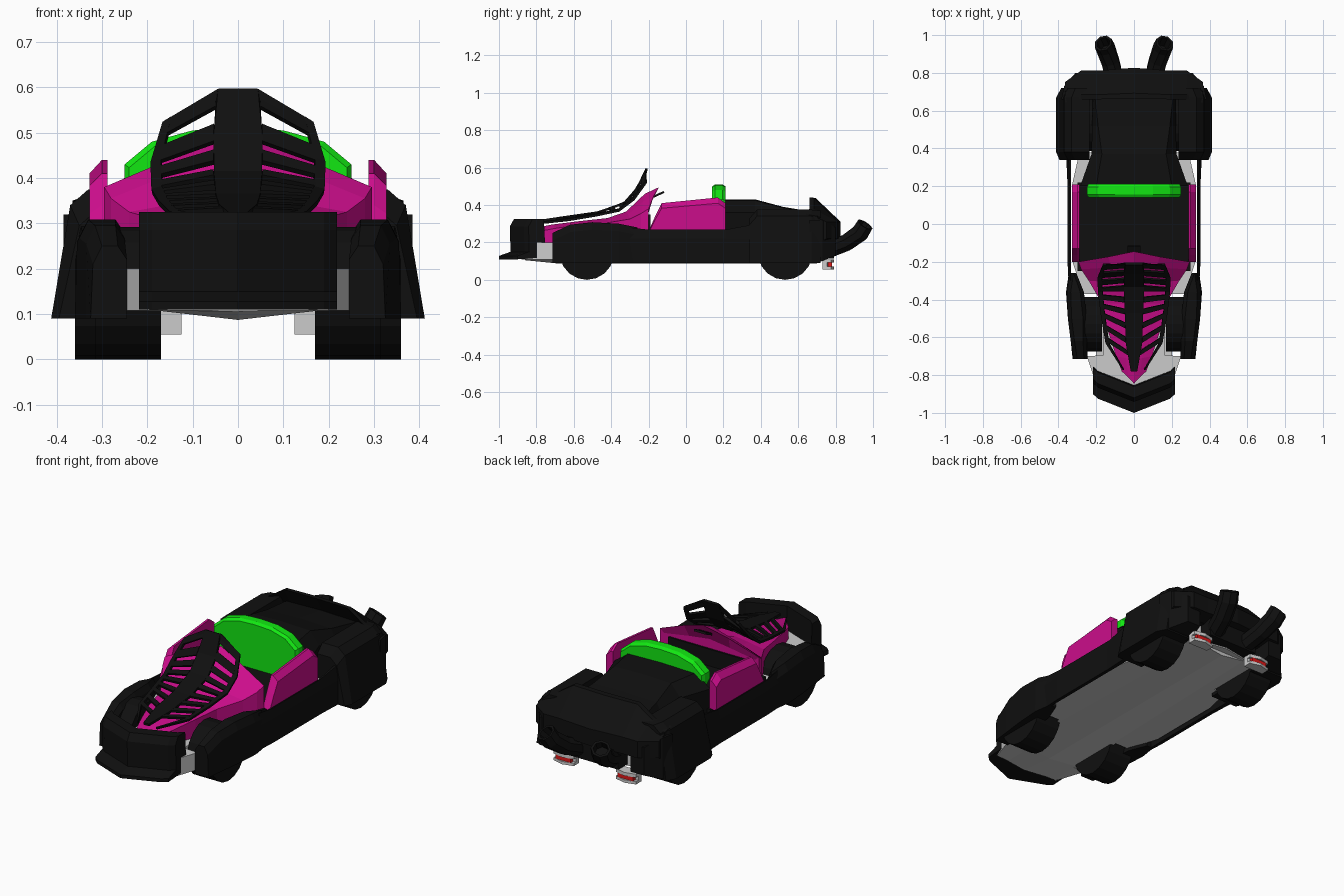
import bpy, bmesh, math
from mathutils import Vector

if "Cube" in bpy.data.objects:
    bpy.data.objects.remove(bpy.data.objects["Cube"])


def material(name, r, g, b):
    m = bpy.data.materials.new(name)
    m.diffuse_color = (r, g, b, 1)
    m.use_nodes = True
    m.node_tree.nodes["Principled BSDF"].inputs["Base Color"].default_value = m.diffuse_color
    return m


BLACK = material("black", .005, .005, .005)
MAGENTA = material("magenta", .6, .004, .26)
GREEN = material("green", .006, .8, .006)
RED = material("red", .75, .01, .01)


def finish(name, bm, mat, mirror=False, solid=0):
    bmesh.ops.recalc_face_normals(bm, faces=bm.faces)
    me = bpy.data.meshes.new(name)
    bm.to_mesh(me)
    bm.free()
    ob = bpy.data.objects.new(name, me)
    bpy.context.collection.objects.link(ob)
    if mat:
        me.materials.append(mat)
    if solid:
        s = ob.modifiers.new("thickness", 'SOLIDIFY')
        s.thickness, s.offset = solid, 0
    if mirror:
        ob.modifiers.new("mirror", 'MIRROR')
    return ob


def loft(name, rings, mat=None, mirror=False):
    """Skin a row of equal-length rings and cap both ends."""
    bm = bmesh.new()
    rs = [[bm.verts.new(p) for p in r] for r in rings]
    n = len(rs[0])
    for a, b in zip(rs, rs[1:]):
        for i in range(n):
            j = (i + 1) % n
            bm.faces.new((a[i], a[j], b[j], b[i]))
    bm.faces.new(rs[0])
    bm.faces.new(rs[-1])
    return finish(name, bm, mat, mirror)


def sym(half):
    """Close a half outline across x = 0."""
    return half + [(-p[0],) + tuple(p[1:]) for p in reversed(half) if p[0] > 0]


def box(name, x0, x1, y0, y1, z0, z1, mat=None, mirror=False):
    ring = [(x0, y0), (x1, y0), (x1, y1), (x0, y1)]
    return loft(name, [[(x, y, z) for x, y in ring] for z in (z0, z1)], mat, mirror)


# Chassis tub with wheel cut-ins, and its shallow keel
plan = sym([(0, -.88), (.2, -.85), (.25, -.7), (.165, -.695), (.165, -.37), (.27, -.37),
            (.325, -.2), (.325, .22), (.29, .375), (.22, .38), (.22, .7), (0, .74)])
loft("chassis", [[(x, y, z) for x, y in plan] for z in (.108, .2)])
loft("keel", [[(-w, y, .11), (0, y, z), (w, y, .11)] for y, w, z in ((-.86, .2, .105), (-.68, .2, .087), (.7, .16, .087))])
box("cockpit_floor", -.3, .3, -.25, .22, .2, .26, BLACK)

# Wheels
for name, y, x0, x1 in (("front_wheel", -.53, .17, .315), ("rear_wheel", .53, .22, .36)):
    circle = [(y + .146 * math.cos(a), .146 + .146 * math.sin(a))
              for a in (math.tau * (i + .5) / 18 for i in range(18))]
    loft(name, [[(x, cy, cz) for cy, cz in circle] for x in (x0, x1)], BLACK, True)

# Front fenders: inner x, outer top x, outer bottom x, top z along y
loft("front_fender", [[(xi, y, .09), (xb, y, .09), (xt + .005, y, zt - .04), (xt - .015, y, zt), (xi + .02, y, zt), (xi, y, zt - .03)]
     for y, xi, xt, xb, zt in ((-.715, .245, .315, .325, .25), (-.62, .25, .33, .335, .295),
                               (-.5, .25, .345, .35, .308), (-.36, .265, .35, .36, .3),
                               (-.26, .305, .335, .345, .28))], BLACK, True)

# Side skirts
loft("side_skirt", [[(.333, y, .09), (x, y, .09), (x, y, .22), (x - .012, y, z), (.333, y, z)]
     for y, x, z in ((-.3, .347, .28), (-.2, .352, .268), (.21, .352, .268), (.38, .36, .3))], BLACK, True)

# Rear fenders, flaring outwards at the bottom
loft("rear_fender", [[(.235, y, .09), (xb, y, .09), (xt, y, zt - .035), (xt - .04, y, zt), (.235, y, zt)]
     for y, xb, xt, zt in ((.34, .395, .35, .33), (.38, .412, .37, .375),
                           (.67, .412, .37, .375), (.72, .385, .35, .37))], BLACK, True)

# Rear deck
loft("rear_deck", [sym([(0, y, z), (xt, y, z - .005), (xb, y, z - .07), (xb, y, .2), (0, y, .2)])
     for y, xt, xb, z in ((.2, .2, .285, .43), (.37, .17, .225, .43), (.52, .19, .222, .39),
                          (.7, .21, .222, .36), (.74, .2, .22, .35))], BLACK)

# Rear spoiler and bumper shell swept across the width
tail = []
for x, dy, top in ((-.365, -.06, -.09), (-.28, 0, -.06), (-.19, 0, 0), (0, .015, 0),
                   (.19, 0, 0), (.28, 0, -.06), (.365, -.06, -.09)):
    tail.append([(x, .66 + dy * .3, .44 + top), (x, .685 + dy * .5, .438 + top), (x, .812 + dy, .31),
                 (x, .812 + dy, .22), (x, .73 + dy * .3, .2), (x, .72 + dy * .3, .34)])
loft("rear_spoiler", tail, BLACK)
loft("rear_corner_pod", [[(x0, y, z0), (x1, y, z0), (x1, y, z1), (x0, y, z1)]
     for y, x0, x1, z0, z1 in ((.66, .22, .385, .09, .32), (.73, .22, .37, .1, .32), (.8, .23, .31, .13, .28))], BLACK, True)
box("rear_valance", -.15, .15, .68, .79, .115, .26, BLACK)

# Exhaust horns: wide octagonal tubes curving up with hollow ends
rings = []
for c, tilt, r in (((.1, .76, .16), .35, .048), ((.125, .86, .2), .5, .048),
                   ((.15, .93, .25), .85, .05), ((.163, .957, .295), 1.0, .048),
                   ((.163, .957, .295), 1.0, .036), ((.145, .92, .25), .85, .034)):
    up = Vector((0, -math.sin(tilt), math.cos(tilt)))
    side = Vector((.95, -.3 * math.cos(tilt), -.3 * math.sin(tilt)))
    rings.append([Vector(c) + r * (1.05 * math.cos(a) * side + math.sin(a) * up)
                  for a in (math.tau * (i + .5) / 8 for i in range(8))])
loft("exhaust_horn", rings, BLACK, True)

# Tail lights in grey housings
loft("tail_light_housing", [[(x, y0, .055), (x, y1, .055), (x, y1, .07), (x, y1 - .02, .07),
                             (x, y1 - .02, .092), (x, y1, .092), (x, y1, .11), (x, y0, .11)]
     for x, y0, y1 in ((.125, .73, .775), (.185, .73, .79), (.245, .73, .775))], None, True)
box("tail_light", .14, .23, .75, .78, .07, .092, RED, True)

# Front bumper with splitter lip, V-shaped in plan
profile = [(-1, .11), (-1, .128), (-.938, .15), (-.942, .285), (-.92, .325), (-.86, .325), (-.85, .12)]
loft("front_bumper", [[(x, y + s, z) for y, z in profile]
     for x, s in ((-.218, .1), (-.19, .075), (0, 0), (.19, .075), (.218, .1))], BLACK)

# Hood flaring into the cowl
loft("hood", [sym([(0, yc, zc), (w * .45, (y + yc) / 2, zs + (zc - zs) * .6), (w, y, zs), (w, y, zb), (0, y, zb)])
     for y, yc, w, zs, zc, zb in ((-.78, -.845, .065, .26, .27, .2), (-.7, -.72, .095, .275, .295, .2),
                                  (-.56, -.56, .14, .295, .315, .2), (-.42, -.42, .17, .305, .33, .2),
                                  (-.3, -.32, .24, .325, .365, .2),
                                  (-.24, -.22, .28, .355, .46, .22), (-.2, -.145, .295, .38, .495, .25),
                                  (-.2, -.2, .27, .36, .4, .25))], MAGENTA)
box("dashboard", -.24, .24, -.22, -.19, .25, .35, BLACK)
loft("steering_wheel", [[(x, -.17, .44), (x, -.115, .465), (x, -.12, .475), (x, -.175, .45)]
     for x in (-.035, .035)], BLACK)

# Doors, bevelled to the outside
door = [(-.2, .26), (-.165, .34), (-.13, .41), (.17, .44), (.21, .41), (.21, .26)]
loft("door", [[(x, y, min(z, z * k + .02)) for y, z in door]
     for x, k in ((.288, 1), (.3, 1), (.328, .885))], MAGENTA, True)

# Seat back with arched, chamfered rim
arch = sym([(0, .51), (.1, .505), (.19, .48), (.25, .43), (.25, .39), (.18, .25), (0, .25)])
loft("seat_back", [[(x * k, y, .25 + (z - .25) * k) for x, z in arch]
     for y, k in ((.14, .96), (.155, 1), (.195, 1), (.212, .96))], GREEN)

# Ribbed grille: a curved surface between spine and rail, cut into strips
spine = [Vector(p) for p in ((0, -.21, .595), (0, -.26, .49), (0, -.33, .41), (0, -.47, .36), (0, -.64, .336), (0, -.78, .315))]
rail = [Vector(p) for p in ((.165, -.215, .52), (.192, -.28, .43), (.19, -.36, .37), (.175, -.48, .345), (.15, -.63, .32), (.06, -.77, .305))]


def grille_point(t, x):
    """Point on the grille surface; x is 0 at the spine, 1 at the rail."""
    i = min(int(t), 4)
    a, b = spine[i].lerp(spine[i + 1], t - i), rail[i].lerp(rail[i + 1], t - i)
    k = max(0, (x - .28) / .72)  # flat-topped spine
    return Vector((b.x * x, a.y + (b.y - a.y) * k, a.z + (b.z - a.z) * k))


def patch(bm, corners):
    bm.faces.new([bm.verts.new(grille_point(t, x)) for t, x in corners])


bm = bmesh.new()
for i in range(5):
    patch(bm, [(i, 0), (i, .28), (i + 1, .28), (i + 1, 0)])
    patch(bm, [(i, .88), (i, 1), (i + 1, 1), (i + 1, .88)])
# Ribs sweep back towards the rail, more so at the front
for t, w, sweep in ((0, .38, 0), (.75, .4, .1), (1.4, .3, .15), (1.95, .22, .2), (2.4, .2, .25),
                    (2.85, .19, .3), (3.3, .18, .35), (3.75, .18, .38), (4.2, .18, .4)):
    patch(bm, [(t, .28), (t - sweep, .9), (t - sweep + w, .9), (t + w, .28)])
bmesh.ops.remove_doubles(bm, verts=bm.verts, dist=.0005)
finish("ribbed_grille", bm, BLACK, True, .013)
